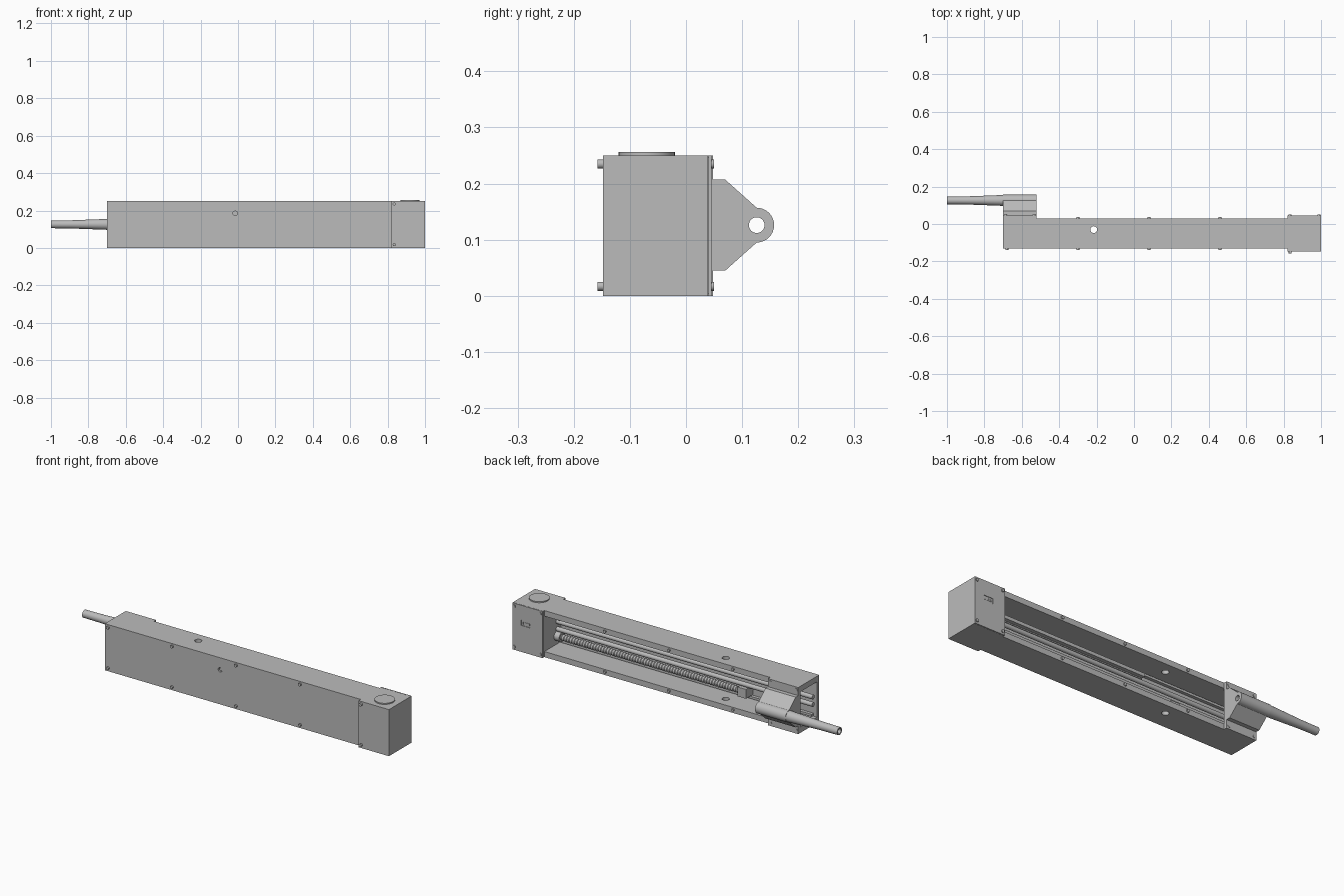
import bpy, bmesh, math
from mathutils import Matrix, Vector

if "Cube" in bpy.data.objects:
    bpy.data.objects.remove(bpy.data.objects["Cube"], do_unlink=True)

metal = bpy.data.materials.new("grey_metal")
metal.use_nodes = True
GREY = (0.5, 0.5, 0.5, 1)
metal.diffuse_color = GREY
metal.node_tree.nodes["Principled BSDF"].inputs["Base Color"].default_value = GREY


def finish(name, bm, smooth=False):
    bmesh.ops.recalc_face_normals(bm, faces=bm.faces)
    mesh = bpy.data.meshes.new(name)
    bm.to_mesh(mesh)
    bm.free()
    ob = bpy.data.objects.new(name, mesh)
    bpy.context.collection.objects.link(ob)
    mesh.materials.append(metal)
    if smooth:
        shade(ob)
    return ob


def shade(ob):
    bpy.ops.object.select_all(action="DESELECT")
    ob.select_set(True)
    bpy.context.view_layer.objects.active = ob
    bpy.ops.object.shade_smooth_by_angle(angle=math.radians(35))


def box(name, x, y, z):
    bm = bmesh.new()
    bmesh.ops.create_cube(bm, size=1)
    for v in bm.verts:
        v.co = [a + (b - a) * (c + 0.5) for (a, b), c in zip((x, y, z), v.co)]
    return finish(name, bm)


def rod(name, start, end, r, r2=None, sides=24):
    a, b = Vector(start), Vector(end)
    bm = bmesh.new()
    bmesh.ops.create_cone(bm, cap_ends=True, segments=sides, radius1=r,
                          radius2=r if r2 is None else r2, depth=(b - a).length)
    turn = (b - a).to_track_quat("Z", "Y").to_matrix().to_4x4()
    bm.transform(Matrix.Translation((a + b) / 2) @ turn)
    return finish(name, bm, True)


def lathe(name, profile, y, z, sides=32, closed=False):
    # Spin (x, radius) points around an axis parallel to x
    bm = bmesh.new()
    rings = []
    for x, r in profile:
        rings.append([bm.verts.new((x, y + r * math.cos(math.tau * i / sides),
                                    z + r * math.sin(math.tau * i / sides)))
                      for i in range(sides)])
    pairs = list(zip(rings, rings[1:]))
    if closed:
        pairs.append((rings[-1], rings[0]))
    else:
        bm.faces.new(rings[0])
        bm.faces.new(rings[-1])
    for p, q in pairs:
        for i in range(sides):
            j = (i + 1) % sides
            bm.faces.new((p[i], p[j], q[j], q[i]))
    return finish(name, bm, True)


def extrude_x(name, outline, x0, x1):
    bm = bmesh.new()
    face = bm.faces.new([bm.verts.new((x0, y, z)) for y, z in outline])
    new = bmesh.ops.extrude_face_region(bm, geom=[face])["geom"]
    bmesh.ops.translate(bm, vec=(x1 - x0, 0, 0),
                        verts=[g for g in new if isinstance(g, bmesh.types.BMVert)])
    return finish(name, bm)


def cut(ob, cutters):
    for c in cutters:
        c.hide_render = True
        mod = ob.modifiers.new("cut", "BOOLEAN")
        mod.operation, mod.solver, mod.object = "DIFFERENCE", "EXACT", c
        bpy.context.view_layer.objects.active = ob
        bpy.ops.object.modifier_apply(modifier=mod.name)
        bpy.data.objects.remove(c, do_unlink=True)
    shade(ob)


H, LEFT, SEAM = 0.25, -0.70, 0.82

# Channel housing, open at the back and at the far end
housing = extrude_x("channel_housing", [
    (0.03, 0), (0.03, 0.03), (-0.112, 0.03), (-0.112, H - 0.03),
    (0.03, H - 0.03), (0.03, H), (-0.13, H), (-0.13, 0)], LEFT, SEAM)
rail_bolts = [(-0.015 + 0.16 * i, 0.185) for i in range(6)] + [(-0.30, 0.075)]
drills = [rod("drill", (x, -0.03, -0.1), (x, -0.03, 0.4), 0.018) for x in (-0.435, -0.215)]
drills += [rod("drill", (x, -0.2, z), (x, -0.118, z), 0.012) for x, z in rail_bolts]
cut(housing, drills)
for x, z in rail_bolts:
    rod("rail_bolt", (x, -0.119, z), (x, -0.125, z), 0.008, sides=16)

# Motor box with a locating tab, back cover, top disc and socket
box("motor_box", (SEAM, 1), (-0.148, 0.039), (0, H))
box("back_cover", (SEAM, 1), (0.04, 0.045), (0, H))
box("cover_core", (SEAM + 0.003, 0.997), (0.038, 0.041), (0.003, H - 0.003))
box("locating_tab", (SEAM - 0.008, SEAM), (-0.132, -0.125), (0.14, 0.2))
rod("top_disc", (0.92, -0.07, H - 0.01), (0.92, -0.07, H + 0.006), 0.05, sides=48)
cut(bpy.data.objects["back_cover"],
    [box("socket_cutter", (0.892, 0.948), (0.042, 0.06), (0.142, 0.17))])
for i in range(4):
    x = 0.898 + i * 0.0125
    box("socket_pin", (x, x + 0.006), (0.041, 0.0445), (0.15, 0.162))

# Linear guide rail, guide rods and stiffening ribs inside the channel
box("guide_rail", (-0.12, SEAM), (-0.115, -0.085), (0.17, 0.2))
box("rail_crown", (-0.12, SEAM), (-0.085, -0.065), (0.176, 0.194))
rod("upper_guide_rod", (LEFT, -0.08, 0.15), (SEAM, -0.08, 0.15), 0.012)
rod("lower_guide_rod", (LEFT, -0.08, 0.11), (SEAM, -0.08, 0.11), 0.012)
for z in (0.04, 0.21):
    box("channel_rib", (LEFT + 0.02, SEAM), (-0.115, -0.095), (z - 0.006, z + 0.006))

# Lead screw with ridged thread, bearing blocks at both ends
thread = []
for i in range(70):
    x = -0.28 + i * 0.0157
    thread += [(x, 0.013), (x + 0.0078, 0.018)]
lathe("lead_screw", thread, -0.075, 0.075, 14)
box("screw_bearing", (-0.32, -0.27), (-0.115, -0.052), (0.05, 0.1))
rod("screw_collar", (0.79, -0.075, 0.075), (SEAM, -0.075, 0.075), 0.024)
rod("rail_collar", (0.79, -0.075, 0.185), (SEAM, -0.075, 0.185), 0.022)

# Nozzle bracket: end plate and wedge with a rounded, bored nose
NY, NZ = 0.126, 0.126
box("bracket_plate", (LEFT, -0.52), (0.03, 0.048), (0, H))
nose = [(NY + 0.031 * math.cos(a), NZ + 0.031 * math.sin(a))
        for a in (math.pi * (i / 16 - 0.5) for i in range(17))]
wedge = extrude_x("nozzle_bracket", [(0.046, 0.045), (0.07, 0.045)] + nose
                  + [(0.07, 0.207), (0.046, 0.207)], LEFT, -0.52)
cut(wedge, [rod("bore", (-0.8, NY, NZ), (-0.4, NY, NZ), 0.014),
            rod("countersink", (-0.60, NY, NZ), (-0.515, NY, NZ), 0.0135, 0.0255)])

# Hollow tapered nozzle
lathe("nozzle", [(LEFT, 0.014), (LEFT, 0.029), (-0.9, 0.0215), (-1, 0.0205), (-1, 0.014)],
      NY, NZ, closed=True)

# Cap screws in rows along the front and back edges
for z in (0.017, H - 0.015):
    for x in (-0.68, -0.30, 0.08, 0.46):
        rod("front_screw", (x, -0.125, z), (x, -0.138, z), 0.008, sides=16)
    rod("front_screw", (0.835, -0.14, z), (0.835, -0.158, z), 0.008, sides=16)
    for x in (-0.30, 0.08, 0.46):
        rod("back_screw", (x, 0.025, z), (x, 0.037, z), 0.008, sides=16)
    for x in (-0.688, -0.535, 0.833, 0.988):
        rod("corner_screw", (x, 0.04, z), (x, 0.05, z), 0.008, sides=16)
